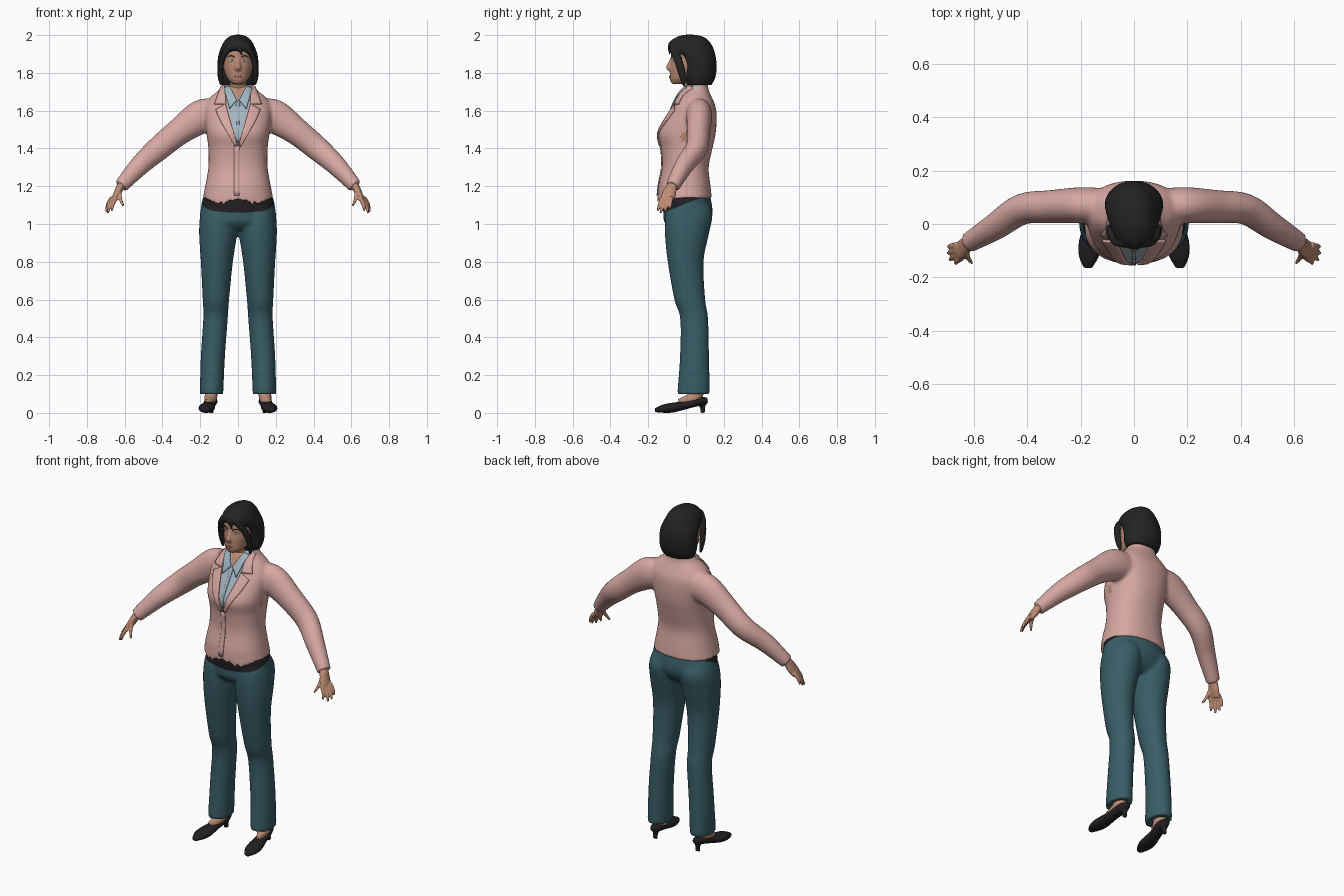
import bpy
import bmesh
import math
from mathutils import Vector
from mathutils.bvhtree import BVHTree

default_cube = bpy.data.objects.get("Cube")
if default_cube:
    bpy.data.objects.remove(default_cube, do_unlink=True)


def material(name, red, green, blue):
    mat = bpy.data.materials.new(name)
    mat.use_nodes = True
    mat.diffuse_color = (red, green, blue, 1)
    shader = next(n for n in mat.node_tree.nodes if n.type == 'BSDF_PRINCIPLED')
    shader.inputs["Base Color"].default_value = (red, green, blue, 1)
    shader.inputs["Roughness"].default_value = 0.8
    return mat


pink = material("jacket pink", 0.68, 0.39, 0.36)
blue = material("shirt blue", 0.36, 0.46, 0.53)
teal = material("trouser teal", 0.04, 0.11, 0.135)
skin = material("skin", 0.5, 0.26, 0.17)
black = material("hair black", 0.017, 0.017, 0.017)
dark = material("belt and shoe black", 0.016, 0.014, 0.016)
lip = material("lip red", 0.33, 0.12, 0.1)
white = material("eye white", 0.6, 0.6, 0.6)
iris = material("iris blue", 0.15, 0.3, 0.36)


def spline(rows, steps):
    """Smooth rows of numbers with a Catmull-Rom curve."""
    padded = [rows[0], *rows, rows[-1]]
    result = []
    for i in range(len(rows) - 1):
        for k in range(steps):
            t = k / steps
            result.append([b + 0.5 * t * (c - a + t * (2*a - 5*b + 4*c - d + t * (3*(b - c) + d - a)))
                           for a, b, c, d in zip(*padded[i:i + 4])])
    return result + [list(rows[-1])]


def tube(bm, rows, ref=(0, 1, 0), flat=False, power=2, sides=28, steps=5):
    """Closed loft; a row is x, y, z, radius along ref, radius across."""
    rows = spline(rows, steps)
    centres = [Vector(r[:3]) for r in rows]
    rings = []
    for i, row in enumerate(rows):
        tangent = centres[min(i + 1, len(rows) - 1)] - centres[max(i - 1, 0)]
        if flat:
            tangent = Vector((0, 0, 1))
        across = tangent.cross(Vector(ref)).normalized()
        along = across.cross(tangent).normalized()
        ring = []
        for k in range(sides):
            a = math.tau * k / sides
            c, s = math.cos(a), math.sin(a)
            c = math.copysign(abs(c) ** (2 / power), c)
            s = math.copysign(abs(s) ** (2 / power), s)
            ring.append(bm.verts.new(centres[i] + across * c * row[4] + along * s * row[3]))
        rings.append(ring)
    for low, high in zip(rings, rings[1:]):
        for k in range(sides):
            n = (k + 1) % sides
            bm.faces.new((low[k], low[n], high[n], high[k]))
    bm.faces.new(rings[0][::-1])
    bm.faces.new(rings[-1])


def body(bm, rows, power=2):
    """Upright loft; a row is height, half width, front y, back y."""
    tube(bm, [(0, (f + b) / 2, z, (b - f) / 2, w) for z, w, f, b in rows], flat=True, power=power, sides=40)


def mirror(bm):
    copy = bmesh.ops.duplicate(bm, geom=bm.verts[:] + bm.edges[:] + bm.faces[:])["geom"]
    for v in copy:
        if isinstance(v, bmesh.types.BMVert):
            v.co.x = -v.co.x


def add_object(name, bm, mats):
    bmesh.ops.recalc_face_normals(bm, faces=bm.faces)
    mesh = bpy.data.meshes.new(name)
    bm.to_mesh(mesh)
    bm.free()
    obj = bpy.data.objects.new(name, mesh)
    bpy.context.collection.objects.link(obj)
    for mat in mats:
        mesh.materials.append(mat)
    return obj


def fuse(name, bm, mats, voxel, rounds=3):
    """Merge the overlapping lofts into one smooth skin."""
    obj = add_object(name, bm, [])
    remesh = obj.modifiers.new("merge", 'REMESH')
    remesh.mode = 'VOXEL'
    remesh.voxel_size = voxel
    smooth = obj.modifiers.new("soften", 'SMOOTH')
    smooth.factor = 0.5
    smooth.iterations = rounds
    graph = bpy.context.evaluated_depsgraph_get()
    mesh = bpy.data.meshes.new_from_object(obj.evaluated_get(graph))
    obj.modifiers.clear()
    obj.data = mesh
    mesh.materials.clear()
    for mat in mats:
        mesh.materials.append(mat)
    for face in mesh.polygons:
        face.use_smooth = True
        face.material_index = 0
    return obj


def paint(obj, planes, region, rule):
    """Cut along planes inside a region, then colour faces by a rule."""
    bm = bmesh.new()
    bm.from_mesh(obj.data)
    for point, normal in planes:
        faces = [f for f in bm.faces if region(f.calc_center_median())]
        geom = set(faces) | {e for f in faces for e in f.edges} | {v for f in faces for v in f.verts}
        bmesh.ops.bisect_plane(bm, geom=list(geom), plane_co=point, plane_no=normal, dist=0.0001)
    for face in bm.faces:
        face.material_index = rule(face.calc_center_median())
        face.smooth = True
    bm.to_mesh(obj.data)
    bm.free()


def plate(name, target, first, second, mat, lift=0.004, thick=0.004, both=True):
    """Thin sheet between two x-z lines, laid on the front of a target."""
    bm = bmesh.new()
    tree = BVHTree.FromPolygons([v.co for v in target.data.vertices], [p.vertices for p in target.data.polygons])
    for side in ((1, -1) if both else (1,)):
        grid = []
        for (ax, az), (bx, bz) in zip(spline(first, 6), spline(second, 6)):
            line = []
            for k in range(7):
                x, z = side * (ax + (bx - ax) * k / 6), az + (bz - az) * k / 6
                hit = tree.ray_cast(Vector((x, -1, z)), Vector((0, 1, 0)))[0]
                line.append(bm.verts.new((x, (hit.y if hit else 0.03) - lift, z)))
            grid.append(line)
        for a, b in zip(grid, grid[1:]):
            for k in range(6):
                bm.faces.new((a[k], a[k + 1], b[k + 1], b[k])[::side])
    bmesh.ops.remove_doubles(bm, verts=bm.verts, dist=0.00001)
    obj = add_object(name, bm, [mat])
    for face in obj.data.polygons:
        face.use_smooth = True
    solid = obj.modifiers.new("thickness", 'SOLIDIFY')
    solid.thickness = thick
    solid.offset = 0


# Jacket: sleeves, then torso with a dipping front hem
bm = bmesh.new()
tube(bm, [(.13, .065, 1.58, .07, .085), (.2, .07, 1.565, .068, .09), (.31, .065, 1.49, .062, .072),
          (.42, .055, 1.4, .058, .065), (.52, -.01, 1.31, .05, .054), (.62, -.07, 1.2, .038, .038)])
mirror(bm)
body(bm, [(1.135, .187, -.152, .137), (1.2, .174, -.147, .13), (1.3, .157, -.127, .12), (1.4, .157, -.132, .14),
          (1.48, .167, -.147, .157), (1.56, .177, -.107, .162), (1.62, .177, -.07, .157),
          (1.67, .147, -.045, .137), (1.71, .1, -.02, .12), (1.745, .077, .012, .117)], power=2.3)
for v in bm.verts:
    if v.co.z < 1.2 and v.co.y < 0 and abs(v.co.x) < 0.3:
        lobe = math.exp(-((abs(v.co.x) - .08) / .05) ** 2)
        v.co.z -= 0.055 * lobe * (1.2 - v.co.z) / 0.065
jacket = fuse("jacket", bm, [pink, blue, skin], 0.01)

SHIRT_V, SKIN_V = 1.415, 1.655


def jacket_colour(c):
    if c.y < 0.06 and abs(c.x) < (c.z - SKIN_V) * 0.55:
        return 2
    if c.y < 0.06 and abs(c.x) < (c.z - SHIRT_V) * 0.28:
        return 1
    patch = Vector(((abs(c.x) - .2) / .06, (c.y + .01) / .025, (c.z - 1.46) / .03))
    return 2 if patch.length < 1 else 0


cuts = [((0, 0, z), (s, 0, -k)) for z, k in ((SHIRT_V, .28), (SKIN_V, .55)) for s in (1, -1)]
paint(jacket, cuts, lambda c: c.y < .06 and c.z > 1.4 and abs(c.x) < .12, jacket_colour)
plate("jacket_collar", jacket, [(.07, 1.735), (.064, 1.635)], [(.088, 1.73), (.125, 1.635)], pink, .006, .008)
plate("lapels", jacket, [(.065, 1.635), (.045, 1.56), (.002, 1.415)],
      [(.118, 1.605), (.09, 1.54), (.014, 1.41)], pink, .005, .008)
plate("shirt_collar", jacket, [(.045, 1.73), (.006, 1.655)], [(.074, 1.72), (.045, 1.61)], blue, .008, .008)
plate("shirt_placket", jacket, [(-.01, 1.65), (-.004, 1.43)], [(.01, 1.65), (.004, 1.43)], blue, .003, .004, False)
plate("jacket_front_edge", jacket, [(-.02, 1.415), (-.02, 1.15)], [(.008, 1.415), (.008, 1.15)],
      pink, .003, .004, False)

# Trousers: legs and hips, dark belt at the front
bm = bmesh.new()
tube(bm, [(.14, .04, .1, .087, .062), (.133, .045, .3, .077, .064), (.119, .043, .5, .074, .065),
          (.117, .02, .6, .082, .07), (.112, -.002, .8, .095, .085), (.105, .005, .95, .117, .101),
          (.1, .015, 1.05, .125, .1), (.09, .01, 1.12, .1, .09)], flat=True)
mirror(bm)
body(bm, [(.97, .15, -.08, .08), (1.01, .195, -.115, .12), (1.06, .2, -.12, .14),
          (1.13, .188, -.125, .132), (1.2, .16, -.11, .11)])
trousers = fuse("trousers", bm, [teal, dark], 0.01)
slope = 0.4
paint(trousers, [((0, -.12, 1.06), (0, -slope, 1))], lambda c: c.z > 1.02,
      lambda c: int(c.z > 1.06 + slope * (c.y + .12)))

# Shoes with heels, bare feet inside
bm = bmesh.new()
tube(bm, [(.14, .115, .065, .015, .018), (.142, .07, .062, .024, .034), (.154, 0, .042, .022, .035),
          (.164, -.07, .028, .026, .043), (.17, -.12, .022, .022, .038), (.173, -.165, .014, .01, .016)],
     ref=(0, 0, 1))
tube(bm, [(.14, .085, .065, .026, .026), (.14, .088, .03, .014, .014), (.14, .09, 0, .012, .012)])
mirror(bm)
fuse("shoes", bm, [dark], 0.006, 1)
bm = bmesh.new()
tube(bm, [(.14, .055, .2, .042, .036), (.142, .05, .1, .042, .034), (.148, .02, .07, .03, .031),
          (.158, -.035, .048, .014, .028)], ref=(0, 1, .3))
mirror(bm)
fuse("feet", bm, [skin], 0.006, 2)

# Hands: palm, four fingers and thumb
bm = bmesh.new()
tube(bm, [(.59, -.05, 1.235, .026, .024), (.62, -.073, 1.2, .028, .022), (.638, -.088, 1.165, .036, .019),
          (.658, -.103, 1.13, .035, .014)])
fingers = [((.647, -.128, 1.135), (.668, -.15, 1.07)), ((.656, -.113, 1.13), (.69, -.135, 1.057)),
           ((.662, -.097, 1.135), (.698, -.11, 1.065)), ((.666, -.08, 1.14), (.696, -.085, 1.08)),
           ((.628, -.1, 1.175), (.607, -.147, 1.095))]
for base, tip in fingers:
    middle = [(a + b) / 2 for a, b in zip(base, tip)]
    middle[0] += 0.006
    tube(bm, [(*base, .012, .012), (*middle, .01, .01), (*tip, .006, .006)], sides=12)
mirror(bm)
fuse("hands", bm, [skin], 0.005, 2)

# Head, neck and nose
bm = bmesh.new()
body(bm, [(1.742, .03, -.075, .0), (1.765, .053, -.086, .05), (1.79, .067, -.086, .09), (1.83, .077, -.084, .11),
          (1.87, .081, -.079, .12), (1.91, .079, -.08, .12), (1.955, .06, -.06, .1)])
tube(bm, [(0, .06, 1.62, .05, .055), (0, .045, 1.7, .052, .052), (0, .02, 1.8, .05, .052)], flat=True)
tube(bm, [(0, -.07, 1.885, .008, .009), (0, -.084, 1.85, .011, .011), (0, -.091, 1.828, .014, .017),
          (0, -.072, 1.81, .01, .013)], sides=14)
head = fuse("head", bm, [skin], 0.006, 2)

# Painted face plates
plate("eye_whites", head, [(.02, 1.864), (.034, 1.872), (.05, 1.866)],
      [(.02, 1.862), (.034, 1.859), (.05, 1.864)], white, .001, .002)
plate("irises", head, [(.03, 1.871), (.04, 1.871)], [(.03, 1.86), (.04, 1.86)], iris, .002, .002)
plate("eyebrows", head, [(.016, 1.884), (.036, 1.894), (.056, 1.885)],
      [(.016, 1.879), (.036, 1.888), (.056, 1.883)], black, .001, .002)
plate("lips", head, [(-.024, 1.783), (0, 1.79), (.024, 1.783)],
      [(-.024, 1.782), (0, 1.772), (.024, 1.782)], lip, .001, .003, False)

# Bobbed hair with curtains beside the face and a loose fringe
bm = bmesh.new()
for start in (.015, .04):
    tube(bm, [(start, -.075, 1.95, .014, .016), (.062, -.07, 1.915, .014, .016), (.086, -.04, 1.86, .022, .014),
              (.093, -.02, 1.79, .02, .013), (.088, -.01, 1.735, .01, .008)], sides=14)
mirror(bm)
tube(bm, [(-.01, -.08, 1.955, .014, .024), (.01, -.086, 1.925, .011, .014), (.022, -.086, 1.89, .004, .004)], sides=14)
body(bm, [(1.735, .095, .0, .135), (1.78, .108, -.015, .157), (1.84, .109, -.02, .162), (1.89, .105, -.045, .157),
          (1.93, .092, -.092, .145), (1.965, .075, -.085, .125), (1.99, .05, -.05, .095), (2.002, .02, -.01, .05)])
fuse("hair", bm, [black], 0.008, 2)
